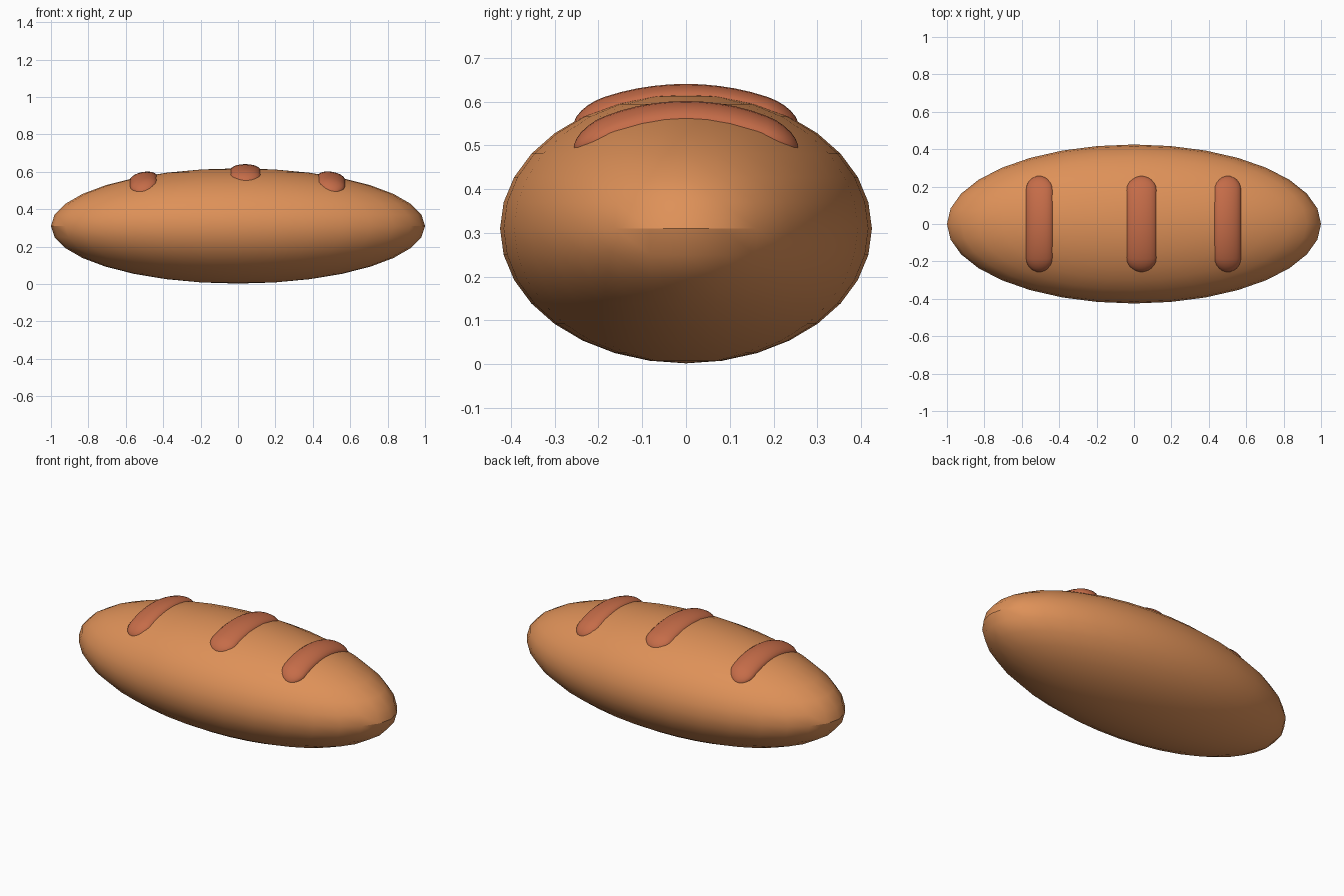
import bpy, bmesh, math
from mathutils import Vector, Matrix

if "Cube" in bpy.data.objects:
    bpy.data.objects.remove(bpy.data.objects["Cube"])

RX, RY, RZ, CZ = 1.0, 0.425, 0.308, 0.31


def material(name, rgb):
    m = bpy.data.materials.new(name)
    m.diffuse_color = (*rgb, 1)
    m.use_nodes = True
    m.node_tree.nodes["Principled BSDF"].inputs["Base Color"].default_value = m.diffuse_color
    return m


crust = material("golden crust", (0.73, 0.283, 0.098))
scored = material("reddish score", (0.56, 0.15, 0.065))


def finish(name, bm, mat, angle):
    bmesh.ops.recalc_face_normals(bm, faces=bm.faces)
    me = bpy.data.meshes.new(name)
    bm.to_mesh(me)
    bm.free()
    me.materials.append(mat)
    ob = bpy.data.objects.new(name, me)
    bpy.context.collection.objects.link(ob)
    bpy.ops.object.select_all(action='DESELECT')
    ob.select_set(True)
    bpy.context.view_layer.objects.active = ob
    bpy.ops.object.shade_smooth_by_angle(angle=math.radians(angle))
    return ob


# Loaf: stretched sphere
bm = bmesh.new()
bmesh.ops.create_uvsphere(bm, u_segments=32, v_segments=16, radius=1)
bmesh.ops.transform(bm, verts=bm.verts, matrix=Matrix.Translation((0, 0, CZ)) @ Matrix.Diagonal((RX, RY, RZ, 1)))
finish("loaf", bm, crust, 30)


def surface(x, y):
    return CZ + RZ * math.sqrt(1 - (x / RX) ** 2 - (y / RY) ** 2)


# Score: rounded bar draped over the top of the loaf
def score(name, x, half_w, half_t=0.034, half_len=0.256, cap=0.075, sides=20):
    bm = bmesh.new()
    tilt = math.atan(-RZ * x / math.sqrt(1 - x * x))
    side_dir = Vector((math.cos(tilt), 0, math.sin(tilt)))
    ys = [(half_len - cap) * (i / 5 - 1) for i in range(11)]
    caps = [half_len - cap + cap * math.sin(math.radians(a)) for a in (15, 30, 45, 60, 75, 85)]
    ys = [-y for y in reversed(caps)] + ys + caps
    rings = []
    for y in ys:
        over = max(0, abs(y) - (half_len - cap)) / cap
        s = math.sqrt(1 - over * over)
        centre = Vector((x, y, surface(x, y) - 0.011))
        slope = (surface(x, y + 0.001) - surface(x, y - 0.001)) / 0.002
        up = side_dir.cross(Vector((0, 1, slope * 0.5))).normalized()
        ring = []
        for k in range(sides):
            a = 2 * math.pi * k / sides
            ring.append(bm.verts.new(centre + side_dir * (half_w * s * math.cos(a))
                                     + up * (half_t * s * math.sin(a))))
        rings.append(ring)
    for r0, r1 in zip(rings, rings[1:]):
        for k in range(sides):
            j = (k + 1) % sides
            bm.faces.new((r0[k], r0[j], r1[j], r1[k]))
    bm.faces.new(rings[0])
    bm.faces.new(rings[-1])
    finish(name, bm, scored, 60)


score("score_left", -0.505, 0.074)
score("score_middle", 0.04, 0.082)
score("score_right", 0.5, 0.074)
